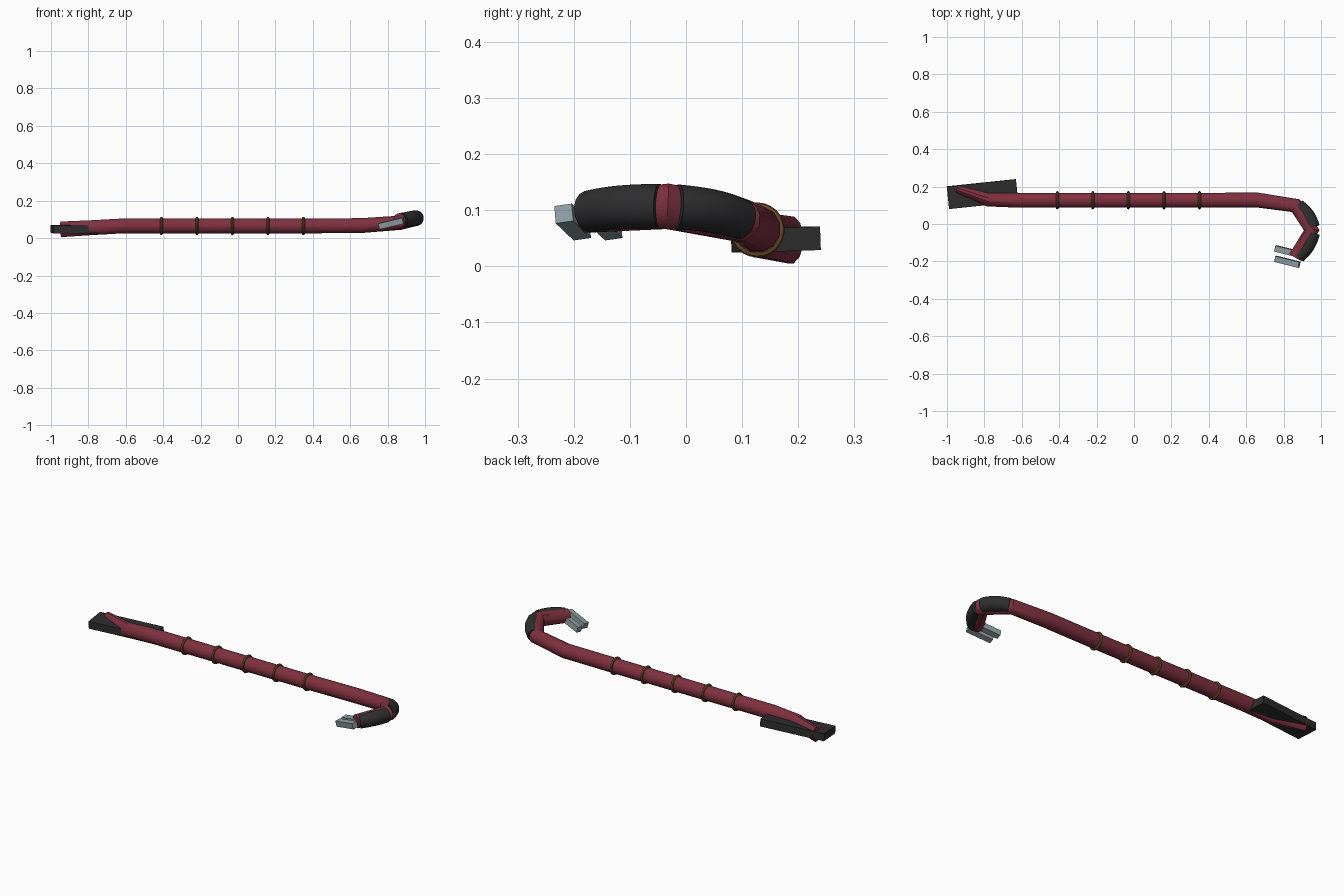
import bpy, bmesh, math
from mathutils import Vector, Matrix

cube = bpy.data.objects.get("Cube")
if cube:
    bpy.data.objects.remove(cube, do_unlink=True)


def material(name, rgb):
    m = bpy.data.materials.new(name)
    m.use_nodes = True
    m.diffuse_color = (*rgb, 1)
    m.node_tree.nodes["Principled BSDF"].inputs["Base Color"].default_value = (*rgb, 1)
    return m


RED = material("deep red paint", (0.21, 0.03, 0.05))
BLACK = material("black grip", (0.027, 0.027, 0.027))
STEEL = material("pale steel", (0.27, 0.34, 0.36))
BRASS = material("dull brass", (0.17, 0.085, 0.025))


def finish(bm, name, mat, smooth=True):
    bmesh.ops.recalc_face_normals(bm, faces=bm.faces)
    mesh = bpy.data.meshes.new(name)
    bm.to_mesh(mesh)
    bm.free()
    mesh.materials.append(mat)
    ob = bpy.data.objects.new(name, mesh)
    bpy.context.collection.objects.link(ob)
    if smooth:
        bpy.ops.object.select_all(action='DESELECT')
        ob.select_set(True)
        bpy.context.view_layer.objects.active = ob
        bpy.ops.object.shade_smooth_by_angle(angle=math.radians(31))
    return ob


def sweep(name, path, radii, mat, sides=12):
    """Tube with mitred corners; radii are (sideways, vertical) pairs."""
    pts = [Vector(p) for p in path]
    bm = bmesh.new()
    rings = []
    for i, p in enumerate(pts):
        a = (p - pts[max(i - 1, 0)]).normalized()
        b = (pts[min(i + 1, len(pts) - 1)] - p).normalized()
        tangent = (a + b).normalized()
        mitre = 1 / max(tangent.dot(b if b.length else a), 0.6)
        side = tangent.cross(Vector((0, 0, 1))).normalized()
        up = side.cross(tangent)
        rs, ru = radii[i]
        angles = [2 * math.pi * (k + 0.5) / sides for k in range(sides)]
        rings.append([bm.verts.new(p + side * rs * mitre * math.cos(t) + up * ru * math.sin(t))
                      for t in angles])
    for r, s in zip(rings, rings[1:]):
        for k in range(sides):
            n = (k + 1) % sides
            bm.faces.new((r[k], r[n], s[n], s[k]))
    bm.faces.new(rings[0])
    bm.faces.new(rings[-1])
    return finish(bm, name, mat)


def box(name, center, size, mat, yaw=0, pitch=0, roll=0):
    bm = bmesh.new()
    rot = (Matrix.Rotation(math.radians(yaw), 4, 'Z')
           @ Matrix.Rotation(math.radians(pitch), 4, 'Y')
           @ Matrix.Rotation(math.radians(roll), 4, 'X'))
    bmesh.ops.create_cube(bm, size=1, matrix=Matrix.Translation(center) @ rot
                          @ Matrix.Diagonal((*size, 1)))
    return finish(bm, name, mat, smooth=False)


def ring(name, x):
    """Thin wire band wrapped round the shaft."""
    bm = bmesh.new()
    center = Vector((x, 0.127, 0.065))
    steps, tube = 24, 8
    verts = []
    for i in range(steps):
        a = 2 * math.pi * i / steps
        out = Vector((0, math.cos(a), math.sin(a)))
        for j in range(tube):
            t = 2 * math.pi * j / tube
            verts.append(bm.verts.new(center + out * (0.041 + 0.008 * math.cos(t))
                                      + Vector((0.008 * math.sin(t), 0, 0))))
    for i in range(steps):
        for j in range(tube):
            i2, j2 = (i + 1) % steps, (j + 1) % tube
            bm.faces.new([verts[p * tube + q] for p, q in
                          ((i, j), (i2, j), (i2, j2), (i, j2))])
    return finish(bm, name, BRASS)


# Red bar: flattened tip, long shaft and angular hook
joint = Vector((0.95, -0.033, 0.107))
hook_start = Vector((0.865, 0.098, 0.082))
hook_end = Vector((0.863, -0.178, 0.096))
R = 0.041
sweep("bar",
      [(-0.945, 0.187, 0.047), (-0.78, 0.13, 0.056), (-0.62, 0.127, 0.065),
       (0.35, 0.127, 0.065), (0.66, 0.128, 0.067), hook_start, joint, hook_end],
      [(0.024, 0.043), (0.037, R), (R, R), (R, R), (R, R), (0.037, 0.039),
       (0.036, 0.042), (0.038, 0.037)], RED)


# Black bowed grips on the outside of the hook
def grip(name, a, b, r0, r1):
    along = b - a
    out = Vector((-along.y, along.x, 0)).normalized()
    path, radii = [], []
    for i in range(9):
        t = 0.06 + 0.86 * i / 8
        bow = 0.008 + 0.016 * math.sin(math.pi * t)
        path.append(a + along * t + out * bow + Vector((0, 0, 0.004 * math.sin(math.pi * t))))
        r = r0 + (r1 - r0) * t
        radii.append((r, r))
    sweep(name, path, radii, BLACK, 16)


grip("front_hook_grip", joint, hook_end, 0.041, 0.037)
grip("back_hook_grip", hook_start, joint, 0.037, 0.041)

# Brass bands
for i in range(5):
    ring(f"band_{i + 1}", -0.41 + 0.19 * i)

# Flat blade at the far end and two claw prongs at the hook
box("blade", (-0.81, 0.16, 0.048), (0.372, 0.121, 0.042), BLACK, yaw=6, roll=2)
for name, y in (("front_prong", -0.202), ("back_prong", -0.146)):
    box(name, (0.82, y, 0.079), (0.135, 0.032, 0.032), STEEL, yaw=-14, pitch=-13, roll=8)
